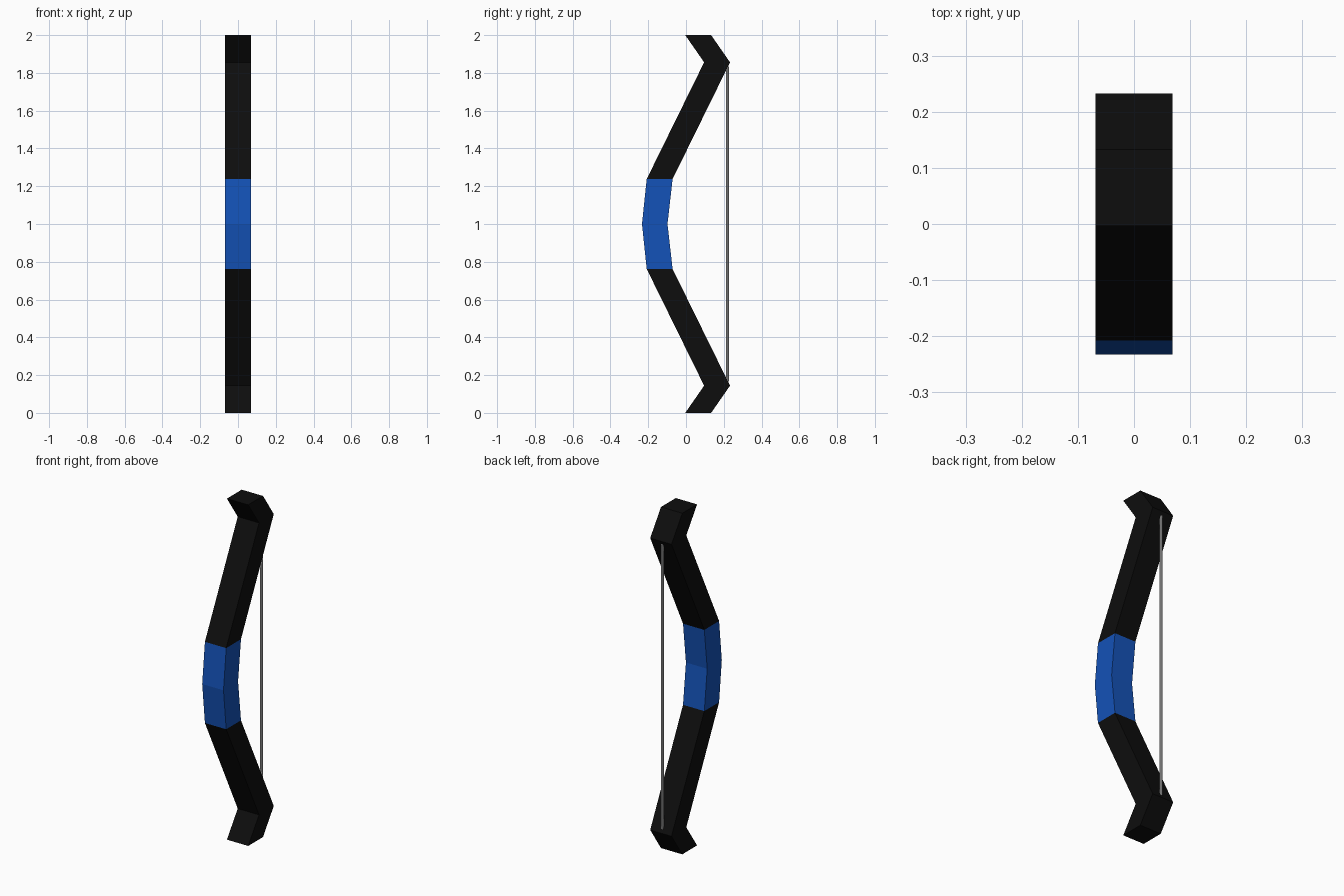
import bpy, bmesh

if "Cube" in bpy.data.objects:
    bpy.data.objects.remove(bpy.data.objects["Cube"])

HALF_W = 0.069   # half width in x
MID_Z = 1.0      # the bow is mirrored about this height


def material(name, color):
    m = bpy.data.materials.new(name)
    m.diffuse_color = color
    m.use_nodes = True
    m.node_tree.nodes["Principled BSDF"].inputs["Base Color"].default_value = m.diffuse_color
    return m


def swept_half(name, sections, mat, cap_end):
    """Loft box sections (front y, back y, height above middle), mirrored in z."""
    bm = bmesh.new()
    rings = [[bm.verts.new(p) for p in ((-HALF_W, f, z), (HALF_W, f, z),
                                        (HALF_W, b, z), (-HALF_W, b, z))]
             for f, b, z in sections]
    for lo, hi in zip(rings, rings[1:]):
        for i in range(4):
            j = (i + 1) % 4
            bm.faces.new((lo[i], lo[j], hi[j], hi[i]))
    if cap_end:
        bm.faces.new(rings[-1])
    mesh = bpy.data.meshes.new(name)
    bm.to_mesh(mesh)
    bm.free()
    mesh.materials.append(mat)
    obj = bpy.data.objects.new(name, mesh)
    bpy.context.collection.objects.link(obj)
    obj.location.z = MID_Z
    mirror = obj.modifiers.new("mirror", 'MIRROR')
    mirror.use_axis = (False, False, True)
    return obj


blue = material("grip_blue", (0.007, 0.085, 0.48, 1))
black = material("limb_black", (0.004, 0.004, 0.004, 1))

# Grip: slightly bent blue handle
swept_half("grip", [(-0.233, -0.098, 0), (-0.208, -0.071, 0.238)], blue, False)

# Limbs: sweep back from the grip, then recurve forward at the tips
swept_half("limbs", [(-0.208, -0.071, 0.238), (0.096, 0.233, 0.856),
                     (-0.004, 0.133, 1.0)], black, True)

# String: thin straight rod between the limb bends
bpy.ops.mesh.primitive_cylinder_add(vertices=8, radius=0.008, depth=1.67,
                                    location=(0, 0.219, MID_Z))
bpy.context.object.name = "bow_string"
